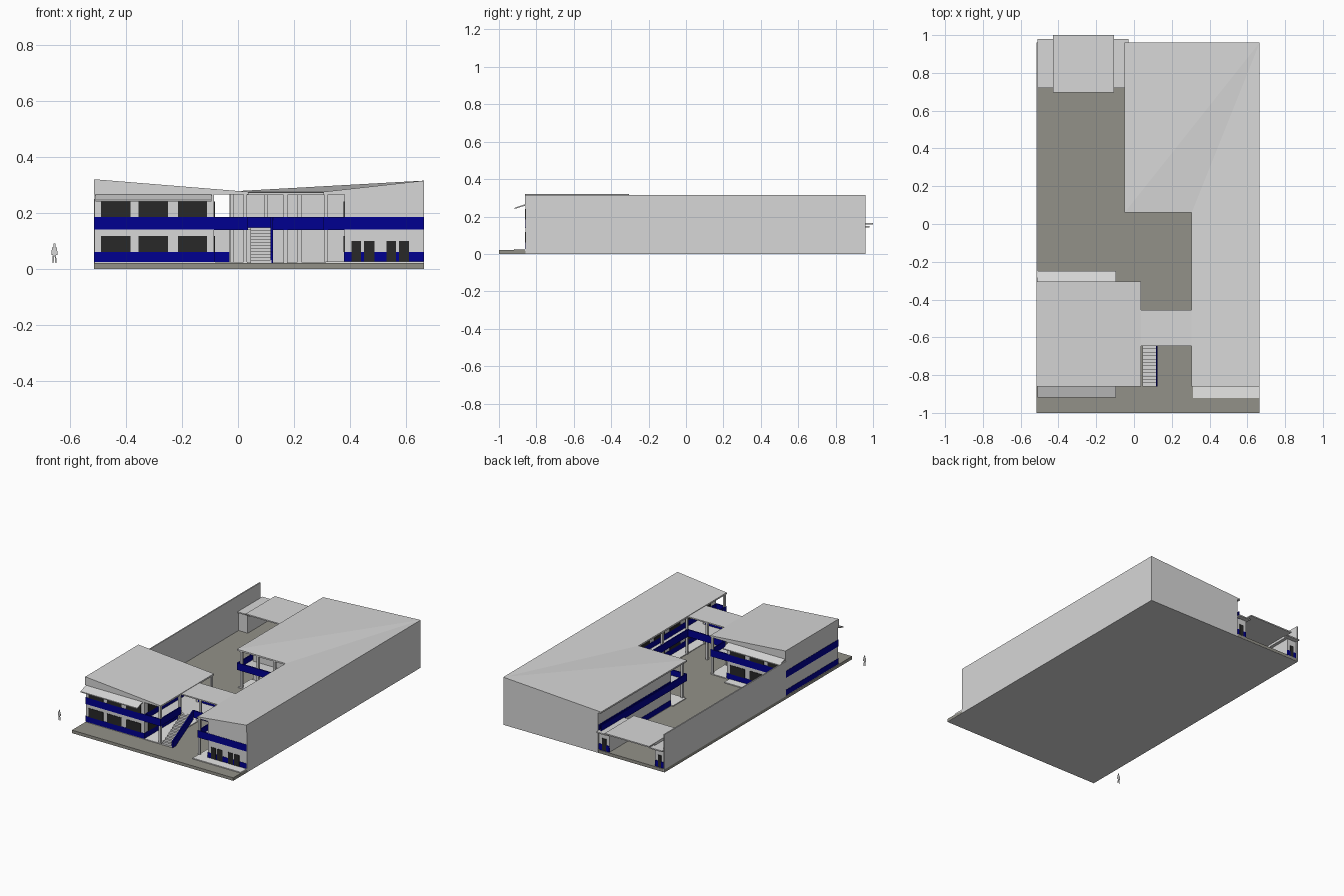
import bpy, bmesh

def mat(name, r, g, b):
    m = bpy.data.materials.new(name)
    m.diffuse_color = (r, g, b, 1)
    return m

WALL = mat("grey_wall", 0.68, 0.68, 0.68)
LIGHT = mat("light_concrete", 0.8, 0.8, 0.79)
BLUE = mat("navy_blue", 0.0, 0.0, 0.28)
DARK = mat("dark_glass", 0.021, 0.021, 0.021)
PAVE = mat("paving", 0.29, 0.285, 0.25)

def make(name, verts, faces, m):
    me = bpy.data.meshes.new(name)
    me.from_pydata(verts, [], faces)
    bm = bmesh.new()
    bm.from_mesh(me)
    bmesh.ops.recalc_face_normals(bm, faces=bm.faces)
    bm.to_mesh(me)
    bm.free()
    me.materials.append(m)
    ob = bpy.data.objects.new(name, me)
    bpy.context.collection.objects.link(ob)
    return ob

def prism(name, pts, axis, a, b, m):
    """Extrude a 2D profile along an axis: x uses (y,z), y uses (x,z)."""
    put = {'x': lambda p, t: (t, p[0], p[1]), 'y': lambda p, t: (p[0], t, p[1])}[axis]
    n = len(pts)
    verts = [put(p, a) for p in pts] + [put(p, b) for p in pts]
    faces = [list(range(n)), list(range(2 * n - 1, n - 1, -1))]
    faces += [[i, (i + 1) % n, n + (i + 1) % n, n + i] for i in range(n)]
    return make(name, verts, faces, m)

def box(name, x0, x1, y0, y1, z0, z1, m):
    return prism(name, [(x0, z0), (x1, z0), (x1, z1), (x0, z1)], 'y', y0, y1, m)

def bands(name, x0, x1, y0, y1):
    """Low and mid blue stripes standing just proud of the walls."""
    box(name + "_low_band", x0, x1, y0, y1, 0.024, 0.06, BLUE)
    box(name + "_mid_band", x0, x1, y0, y1, 0.14, 0.185, BLUE)

LOW, UP = (0.06, 0.118), (0.185, 0.24)

def openings_x(name, xs, y, z):
    for i, (a, b) in enumerate(xs):
        box(f"{name}_{i}", a, b, y - 0.003, y + 0.003, *z, DARK)

def openings_y(name, ys, x, z):
    for i, (a, b) in enumerate(ys):
        box(f"{name}_{i}", x - 0.003, x + 0.003, a, b, *z, DARK)

# Ground: paving on a grey base sheet
box("base_sheet", -0.515, 0.665, -1, 0.96, 0, 0.001, WALL)
box("ground_slab", -0.515, 0.664, -1, 0.959, 0.001, 0.02, PAVE)
box("pavement_end", 0.66, 0.665, -1, -0.862, 0.001, 0.02, PAVE)

# Left block: rooms, stripes, sloped roof
box("left_rooms", -0.513, -0.085, -0.858, -0.307, 0.02, 0.266, WALL)
bands("left_rooms", -0.515, -0.083, -0.86, -0.305)
prism("left_roof", [(-0.515, 0.265), (0.037, 0.265), (0.037, 0.275), (-0.515, 0.32)],
      'y', -0.8615, -0.305, WALL)
wins = [(-0.49, -0.385), (-0.355, -0.25), (-0.215, -0.11)]
for tag, z in (("lower", LOW), ("upper", UP)):
    openings_x(f"left_front_{tag}_window", wins, -0.858, z)
    openings_x(f"left_back_{tag}_window", wins, -0.307, z)
    openings_y(f"left_side_{tag}_window",
               [(-0.82 + 0.17 * i, -0.70 + 0.17 * i) for i in range(3)], -0.085, z)
for tag, y0, y1 in (("front", -0.86, -0.918), ("back", -0.307, -0.25)):
    prism(f"left_{tag}_awning", [(y0, 0.266), (y1, 0.246), (y1, 0.24), (y0, 0.258)],
          'x', -0.51, -0.095, WALL)
box("left_back_step", -0.505, -0.105, -0.305, -0.25, 0.015, 0.026, LIGHT)

# Left walkway with parapets
box("left_porch_floor", -0.085, 0.035, -0.86, -0.305, 0.015, 0.025, LIGHT)
box("left_walkway", -0.085, 0.034, -0.858, -0.307, 0.138, 0.148, WALL)
box("left_front_parapet", -0.085, 0.035, -0.86, -0.852, 0.138, 0.185, BLUE)
box("left_back_parapet", -0.085, 0.035, -0.313, -0.305, 0.138, 0.185, BLUE)
box("left_side_parapet_front", 0.027, 0.035, -0.86, -0.645, 0.138, 0.185, BLUE)
box("left_side_parapet_back", 0.027, 0.035, -0.455, -0.305, 0.138, 0.185, BLUE)

# Right block and back wing rooms
box("right_rooms", 0.38, 0.665, -0.858, 0.96, 0.001, 0.27, WALL)
bands("right_rooms", 0.378, 0.664, -0.86, 0.9)
box("back_rooms", -0.03, 0.4, 0.2, 0.96, 0.001, 0.27, WALL)
bands("back_rooms", -0.032, 0.2, 0.205, 0.955)

# Right roof: high along the outer wall, low at the inner edges
outline = [(0.305, -0.8615, 0.275), (0.665, -0.8615, 0.315), (0.665, 0.96, 0.315),
           (-0.05, 0.96, 0.275), (-0.05, 0.06, 0.275), (0.305, 0.06, 0.275)]
tris = [(0, 1, 5), (1, 2, 5), (5, 2, 4), (4, 2, 3)]
roof_faces = list(tris) + [tuple(i + 6 for i in reversed(t)) for t in tris]
roof_faces += [(i, (i + 1) % 6, (i + 1) % 6 + 6, i + 6) for i in range(6)]
make("right_roof", outline + [(x, y, 0.265) for x, y, z in outline], roof_faces, WALL)

# Doors and windows of the right block
openings_x("front_door", [(0.405, 0.44), (0.45, 0.488), (0.53, 0.565), (0.575, 0.612)],
           -0.858, (0.026, 0.1))
for tag, z in (("lower", LOW), ("upper", UP)):
    openings_y(f"right_inner_{tag}_window",
               [(-0.8 + 0.16 * i, -0.69 + 0.16 * i) for i in range(6)], 0.38, z)
box("front_step", 0.312, 0.665, -0.92, -0.85, 0.015, 0.026, LIGHT)

# Right and back walkways
box("right_porch_floor", 0.312, 0.38, -0.85, 0.2, 0.015, 0.025, LIGHT)
box("back_porch_floor", -0.045, 0.38, 0.065, 0.2, 0.015, 0.025, LIGHT)
box("right_walkway", 0.306, 0.385, -0.858, 0.2, 0.138, 0.148, WALL)
box("back_walkway", -0.049, 0.38, 0.061, 0.2, 0.138, 0.148, WALL)
box("back_side_walkway", -0.049, -0.02, 0.061, 0.95, 0.138, 0.148, WALL)
box("right_front_parapet", 0.305, 0.38, -0.86, -0.852, 0.138, 0.185, BLUE)
box("right_side_parapet_front", 0.305, 0.313, -0.86, -0.645, 0.138, 0.185, BLUE)
box("right_side_parapet_back", 0.305, 0.313, -0.455, 0.06, 0.138, 0.185, BLUE)
box("back_front_parapet", -0.05, 0.313, 0.06, 0.068, 0.138, 0.185, BLUE)
box("back_side_parapet", -0.05, -0.042, 0.06, 0.955, 0.138, 0.185, BLUE)

# Bridge between the blocks
box("bridge_floor", 0.03, 0.31, -0.644, -0.456, 0.138, 0.148, WALL)
box("bridge_roof", 0.03, 0.31, -0.645, -0.455, 0.264, 0.272, WALL)
box("bridge_front_parapet", 0.122, 0.308, -0.645, -0.637, 0.138, 0.185, BLUE)
box("bridge_back_parapet", 0.032, 0.308, -0.463, -0.455, 0.138, 0.185, BLUE)

# Columns carrying the walkway roofs
spots = [(0.026, y) for y in (-0.85, -0.645, -0.46, -0.315)]
spots += [(0.314, y) for y in (-0.85, -0.645, -0.46, -0.2, 0.068)]
spots += [(x, 0.07) for x in (-0.022, 0.1, 0.22)]
spots += [(0.17, -0.635), (0.17, -0.465)]
for i, (x, y) in enumerate(spots):
    box(f"column_{i}", x - 0.007, x + 0.007, y - 0.007, y + 0.007, 0.02, 0.268, WALL)

# Staircase and its blue side panel
N, Y0, Y1, Z0, Z1 = 12, -0.86, -0.645, 0.02, 0.148
run, rise = (Y1 - Y0) / N, (Z1 - Z0) / N
steps = []
for i in range(N):
    steps += [(Y0 + i * run, Z0 + i * rise), (Y0 + i * run, Z0 + (i + 1) * rise)]
steps += [(Y1, Z1), (Y1, Z1 - 0.025), (Y0 + 0.03, Z0)]
prism("stairs", steps, 'x', 0.044, 0.12, WALL)
prism("stair_side_panel", [(Y0, 0.02), (Y0 + 0.03, 0.02), (Y1, 0.125), (Y1, 0.185), (Y0, 0.06)],
      'x', 0.117, 0.125, BLUE)

# Yard boundary wall
box("yard_wall", -0.515, -0.507, -0.31, 0.96, 0.001, 0.25, WALL)

# Rear gate: two lodges with blue bases and stepped roofs
for tag, x0, x1 in (("left", -0.507, -0.44), ("right", -0.105, -0.03)):
    box(f"{tag}_lodge", x0, x1, 0.73, 0.95, 0.02, 0.142, WALL)
    box(f"{tag}_lodge_rear_base", x0, x1, 0.945, 0.953, 0.02, 0.06, BLUE)
    openings_x(f"{tag}_lodge_door", [(x0 + 0.022, x1 - 0.022)], 0.951, (0.024, 0.1))
box("right_lodge_yard_base", -0.105, -0.03, 0.727, 0.735, 0.02, 0.06, BLUE)
box("left_lodge_roof", -0.51, -0.42, 0.72, 0.98, 0.14, 0.148, WALL)
box("right_lodge_roof", -0.115, -0.03, 0.72, 0.98, 0.14, 0.148, WALL)
box("gate_roof", -0.43, -0.105, 0.695, 1.0, 0.157, 0.165, WALL)
for x in (-0.43, -0.113):
    box("gate_roof_support", x, x + 0.008, 0.74, 0.94, 0.14, 0.158, WALL)

# Flat scale figure beside the front
half = [(0, 0.055), (0.003, 0.02), (0.007, 0.02), (0.006, 0.05), (0.011, 0.05),
        (0.009, 0.075), (0.003, 0.079), (0.0045, 0.085), (0.003, 0.09)]
figure = half + [(-x, z) for x, z in reversed(half[1:])]
prism("scale_figure", [(x - 0.656, z) for x, z in figure], 'y', -0.9303, -0.9297, WALL)
